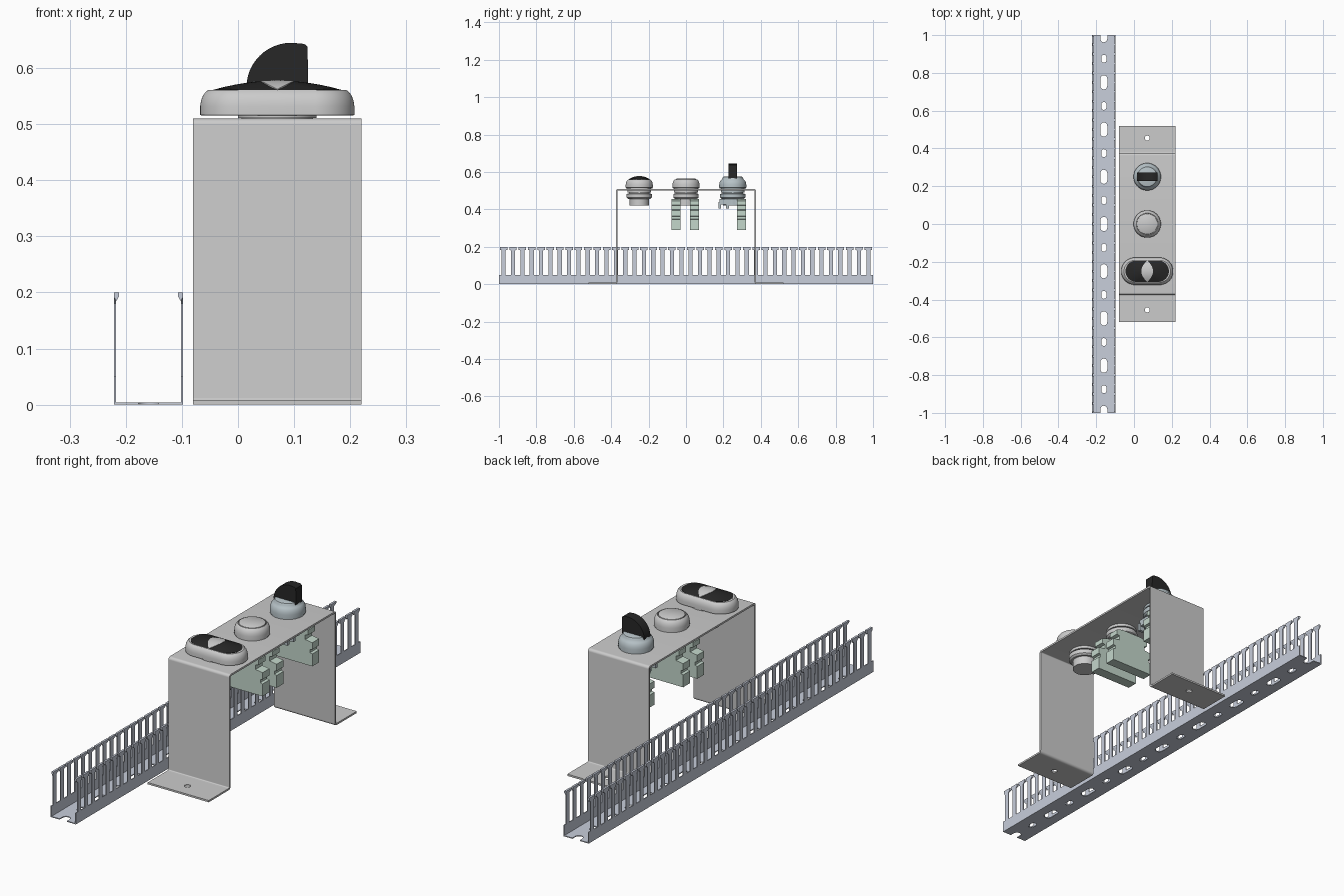
import bpy, bmesh
from math import sin, cos, pi, radians
from mathutils import Matrix

if "Cube" in bpy.data.objects:
    bpy.data.objects.remove(bpy.data.objects["Cube"])


def material(name, rgb):
    m = bpy.data.materials.new(name)
    m.diffuse_color = (*rgb, 1)
    m.use_nodes = True
    m.node_tree.nodes["Principled BSDF"].inputs["Base Color"].default_value = m.diffuse_color
    return m


DUCT = material("duct_plastic", (0.58, 0.62, 0.71))
GREEN = material("contact_green", (0.55, 0.68, 0.60))
BLUE = material("switch_blue_grey", (0.47, 0.54, 0.57))
BLACK = material("black_plastic", (0.02, 0.02, 0.02))

AXES = {  # sketch (u, v, extrusion) to world
    "X": Matrix(((0, 0, 1, 0), (1, 0, 0, 0), (0, 1, 0, 0), (0, 0, 0, 1))),
    "Y": Matrix(((1, 0, 0, 0), (0, 0, -1, 0), (0, 1, 0, 0), (0, 0, 0, 1))),
    "Z": Matrix.Identity(4),
}


def finish(name, bm, mat):
    bmesh.ops.recalc_face_normals(bm, faces=bm.faces[:])
    mesh = bpy.data.meshes.new(name)
    bm.to_mesh(mesh)
    bm.free()
    obj = bpy.data.objects.new(name, mesh)
    bpy.context.collection.objects.link(obj)
    if mat:
        mesh.materials.append(mat)
    bpy.ops.object.select_all(action='DESELECT')
    obj.select_set(True)
    bpy.context.view_layer.objects.active = obj
    bpy.ops.object.shade_smooth_by_angle(angle=radians(35))
    return obj


def prism(name, loops, axis, centre, depth, mat=None):
    """Extrude an outline (first loop) with holes (other loops)."""
    bm = bmesh.new()
    for loop in loops:
        vs = [bm.verts.new((u, v, 0)) for u, v in loop]
        for i, v in enumerate(vs):
            bm.edges.new((v, vs[i - 1]))
    bmesh.ops.triangle_fill(bm, edges=bm.edges[:], use_beauty=True, normal=(0, 0, 1))
    top = bmesh.ops.extrude_face_region(bm, geom=bm.faces[:])["geom"]
    bmesh.ops.translate(bm, vec=(0, 0, depth),
                        verts=[g for g in top if isinstance(g, bmesh.types.BMVert)])
    bmesh.ops.translate(bm, vec=(0, 0, -depth / 2), verts=bm.verts[:])
    bm.transform(Matrix.Translation(centre) @ AXES[axis])
    return finish(name, bm, mat)


def loft(name, rings, mat=None):
    """Skin between rings of equal point count and cap both ends."""
    bm = bmesh.new()
    rows = [[bm.verts.new(p) for p in ring] for ring in rings]
    n = len(rows[0])
    for a, b in zip(rows, rows[1:]):
        for i in range(n):
            j = (i + 1) % n
            bm.faces.new((a[i], a[j], b[j], b[i]))
    bm.faces.new(rows[0][::-1])
    bm.faces.new(rows[-1])
    return finish(name, bm, mat)


def arc(cx, cy, r, a0, a1, n=8):
    return [(cx + r * cos(radians(a0 + (a1 - a0) * i / n)),
             cy + r * sin(radians(a0 + (a1 - a0) * i / n))) for i in range(n + 1)]


def slot(cx, cy, r, half):
    return arc(cx, cy + half - r, r, 0, 180) + arc(cx, cy - half + r, r, 180, 360)


def rect(x0, x1, y0, y1):
    return [(x0, y0), (x1, y0), (x1, y1), (x0, y1)]


def stadium(y, r, stretch, z, n=64):
    pts = []
    for i in range(n):
        a = 2 * pi * (i + 0.5) / n
        s = stretch if cos(a) > 0 else -stretch
        pts.append((CX + s + r * cos(a), y + r * sin(a), z))
    return pts


def turned(name, y, profile, mat=None, stretch=0):
    return loft(name, [stadium(y, r, stretch, z) for r, z in profile], mat)


# Wiring duct: floor with alternating long and short slots, open at the ends
DX = -0.1595
outline = ([(-0.061, -1), (-0.018, -1)] + arc(0, -0.98, 0.018, 180, 0) + [(0.018, -1), (0.061, -1)]
           + [(0.061, 1), (0.018, 1)] + arc(0, 0.98, 0.018, 0, -180) + [(-0.018, 1), (-0.061, 1)])
holes = [slot(0, -0.75 + 0.25 * i, 0.018, 0.0375) for i in range(7)]
holes += [slot(0, -0.875 + 0.25 * i, 0.0135, 0.021) for i in range(8)]
prism("duct_floor", [outline] + holes, "Z", (DX, 0, 0.002), 0.004, DUCT)

# Duct walls: combs of T-headed fingers with inward lips
comb = [(-1, 0), (1, 0), (1, 0.05)]
for i in range(40):
    c = 0.975 - 0.05 * i
    right = [(0.011, 0.05), (0.011, 0.18), (0.02, 0.19), (0.02, 0.2)]
    comb += [(c + u, v) for u, v in right] + [(c - u, v) for u, v in reversed(right)]
comb.append((-1, 0.05))
lip = [(0.0615, 0.2), (0.0525, 0.2), (0.0525, 0.193), (0.0585, 0.183)]
for side, label in ((-1, "left"), (1, "right")):
    prism(f"duct_wall_{label}", [comb], "X", (DX + side * 0.0598, 0, 0), 0.004, DUCT)
    lips = prism(f"duct_lips_{label}", [[(side * u, v) for u, v in lip]], "Y",
                 (DX, -0.975, 0), 0.04, DUCT)
    arr = lips.modifiers.new("repeat", 'ARRAY')
    arr.count = 40
    arr.use_relative_offset = False
    arr.use_constant_offset = True
    arr.constant_offset_displace = (0, 0.05, 0)

# Bent sheet bracket with drilled feet
CX = 0.07
half = (arc(0.363, 0.498, 0.012, 90, 0) + arc(0.379, 0.012, 0.004, 180, 270)
        + [(0.39, 0.008), (0.39, 0)] + arc(0.379, 0.012, 0.012, 270, 180)
        + arc(0.363, 0.498, 0.004, 0, 90))
prism("bracket", [half + [(-u, v) for u, v in reversed(half)]], "X", (CX, 0, 0), 0.3)
for side, label in ((-1, "front"), (1, "back")):
    ys = sorted((side * 0.39, side * 0.52))
    prism(f"bracket_foot_{label}",
          [rect(-0.15, 0.15, *ys), arc(0, side * 0.455, 0.013, 0, 345, 23)],
          "Z", (CX, 0, 0.004), 0.008)

# Shared shapes of the three control units
BODY = [(0.07, 0.516), (0.07, 0.511), (0.064, 0.511), (0.064, 0.49), (0.056, 0.49), (0.056, 0.485),
        (0.068, 0.483), (0.068, 0.464), (0.06, 0.457), (0.051, 0.457), (0.051, 0.42)]
BEZEL = [(0.066, 0.515), (0.0725, 0.516), (0.0725, 0.532), (0.071, 0.542),
         (0.0675, 0.551), (0.063, 0.557), (0.058, 0.561)]
for y, label, mat in ((-0.25, "double_button", None), (0, "round_button", None), (0.25, "selector", BLUE)):
    turned(f"{label}_body", y, BODY, mat)

# Double button: oval bezel, black domed cap and lens between the two halves
turned("double_button_bezel", -0.25, BEZEL, stretch=0.065)


def dome(x, y, lift=0.0):
    u, v = (x - CX) / 0.116, (y + 0.25) / 0.057
    return x, y, 0.5605 + lift + 0.017 * (1 - u * u) * (1 - v * v)


scales = [1, 0.9, 0.8, 0.65, 0.5, 0.35, 0.2, 0.05]
rim = [(p[0], p[1], 0.556) for p in stadium(-0.25, 0.056, 0.059, 0)]
loft("double_button_cap", [rim] + [[dome(x, y) for x, y, _ in stadium(-0.25, 0.056 * s, 0.059 * s, 0)]
                                   for s in scales], BLACK)
lens = [[dome(CX + s * 0.031 * cos(a) * abs(cos(a)), -0.25 + s * 0.056 * sin(a), 0.001)
         for a in (2 * pi * (i + 0.5) / 48 for i in range(48))] for s in scales]
loft("double_button_lens", [[(x, y, 0.556) for x, y, _ in lens[0]]] + lens)

# Round push button: bezel, groove and flat cap in one turning
turned("round_button_top", 0, BEZEL + [(0.057, 0.556), (0.055, 0.556), (0.054, 0.562), (0.051, 0.564)])

# Selector switch: bezel with raised disc and black handle
turned("selector_bezel", 0.25, BEZEL + [(0.056, 0.566), (0.052, 0.574), (0.047, 0.576)], BLUE)
handle = arc(0.095, 0.565, 0.08, 180, 90, 12) + [(0.118, 0.643), (0.124, 0.638), (0.125, 0.565)]
prism("selector_handle", [handle], "Y", (0, 0.25, 0), 0.043, BLACK)
prism("selector_mount", [rect(-0.05, 0.05, 0.425, 0.455)], "Y", (CX, 0.245, 0), 0.13, BLUE)
for x in (-0.04, 0.04):
    for y in (0.18, 0.222):
        prism("selector_clip", [rect(-0.012, 0.012, 0.405, 0.44)], "Y", (CX + x, y, 0), 0.014, BLUE)

# Contact blocks with stepped terminal ends
right = [(0.105, 0.29), (0.105, 0.345), (0.094, 0.348), (0.094, 0.362), (0.105, 0.365), (0.105, 0.395),
         (0.07, 0.4), (0.07, 0.42), (0.085, 0.424), (0.085, 0.446), (0.055, 0.456)]
block = right + [(-u, v) for u, v in reversed(right)]
for y, label, mat in ((-0.053, "front", GREEN), (0.046, "middle", GREEN), (0.296, "selector", GREEN)):
    prism(f"contact_block_{label}", [block], "Y", (CX, y, 0), 0.048, mat)
